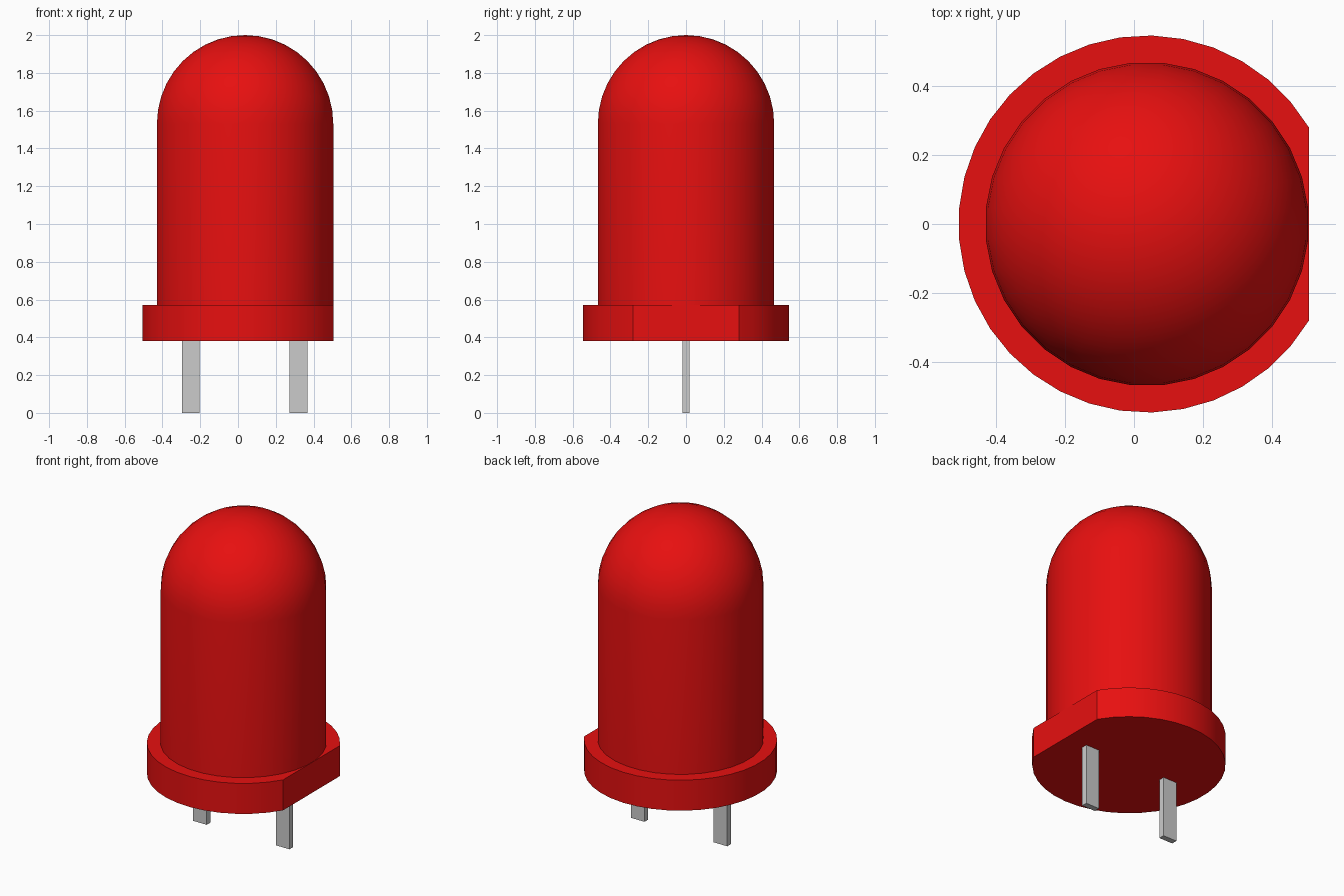
import bpy, bmesh, math
from mathutils import Matrix, Vector

cube = bpy.data.objects.get("Cube")
if cube:
    bpy.data.objects.remove(cube, do_unlink=True)

AXIS_X = 0.0376                      # lens axis, offset by the flat on the rim
BODY_R, RIM_R = 0.469, 0.546
RIM_BOTTOM, RIM_TOP, TOP = 0.38, 0.57, 2.0


def make_material(name, color, roughness):
    mat = bpy.data.materials.new(name)
    mat.use_nodes = True
    mat.diffuse_color = color
    bsdf = mat.node_tree.nodes["Principled BSDF"]
    bsdf.inputs["Base Color"].default_value = color
    bsdf.inputs["Roughness"].default_value = roughness
    return mat


red = make_material("red plastic", (0.8, 0.005, 0.005, 1), 0.5)
grey = make_material("grey metal", (0.6, 0.6, 0.6, 1), 0.5)


def finish(name, bm, mat, smooth_angle=None):
    bmesh.ops.recalc_face_normals(bm, faces=bm.faces)
    mesh = bpy.data.meshes.new(name)
    bm.to_mesh(mesh)
    bm.free()
    mesh.materials.append(mat)
    obj = bpy.data.objects.new(name, mesh)
    bpy.context.collection.objects.link(obj)
    if smooth_angle:
        bpy.ops.object.select_all(action='DESELECT')
        obj.select_set(True)
        bpy.context.view_layer.objects.active = obj
        bpy.ops.object.shade_smooth_by_angle(angle=math.radians(smooth_angle))
    return obj


# Domed body: a straight wall and a quarter circle, turned about the axis
segments, rings = 32, 10
spring = TOP - BODY_R
profile = [(0, RIM_BOTTOM + 0.05), (BODY_R, RIM_BOTTOM + 0.05)]
for i in range(rings + 1):
    a = math.pi / 2 * i / rings
    profile.append((BODY_R * math.cos(a), spring + BODY_R * math.sin(a)))
bm = bmesh.new()
turn = Matrix.Rotation(math.pi / segments, 3, 'Z')
verts = [bm.verts.new(turn @ Vector((r, 0, z))) for r, z in profile]
edges = [bm.edges.new(pair) for pair in zip(verts, verts[1:])]
bmesh.ops.spin(bm, geom=verts + edges, cent=(0, 0, 0), axis=(0, 0, 1),
               angle=2 * math.pi, steps=segments, use_merge=False)
bmesh.ops.remove_doubles(bm, verts=bm.verts, dist=0.0005)
bmesh.ops.translate(bm, verts=bm.verts, vec=(AXIS_X, 0, 0))
finish("domed_body", bm, red, 30)

# Rim: an arc closed by a flat that touches the body on the +x side
start = math.acos(BODY_R / RIM_R)
steps = 31
bm = bmesh.new()
outline = []
for i in range(steps + 1):
    a = start + (2 * math.pi - 2 * start) * i / steps
    outline.append(bm.verts.new((AXIS_X + RIM_R * math.cos(a),
                                 RIM_R * math.sin(a), RIM_BOTTOM)))
base = bm.faces.new(outline)
top = bmesh.ops.extrude_face_region(bm, geom=[base], use_keep_orig=True)
bmesh.ops.translate(bm, vec=(0, 0, RIM_TOP - RIM_BOTTOM),
                    verts=[v for v in top["geom"] if isinstance(v, bmesh.types.BMVert)])
finish("rim", bm, red, 25)

# Two flat leads
for name, x in (("right_lead", -0.25), ("left_lead", 0.32)):
    height = RIM_BOTTOM + 0.02
    bm = bmesh.new()
    bmesh.ops.create_cube(bm, size=1)
    bmesh.ops.scale(bm, vec=(0.094, 0.036, height), verts=bm.verts)
    bmesh.ops.translate(bm, vec=(x, 0, height / 2), verts=bm.verts)
    finish(name, bm, grey)
